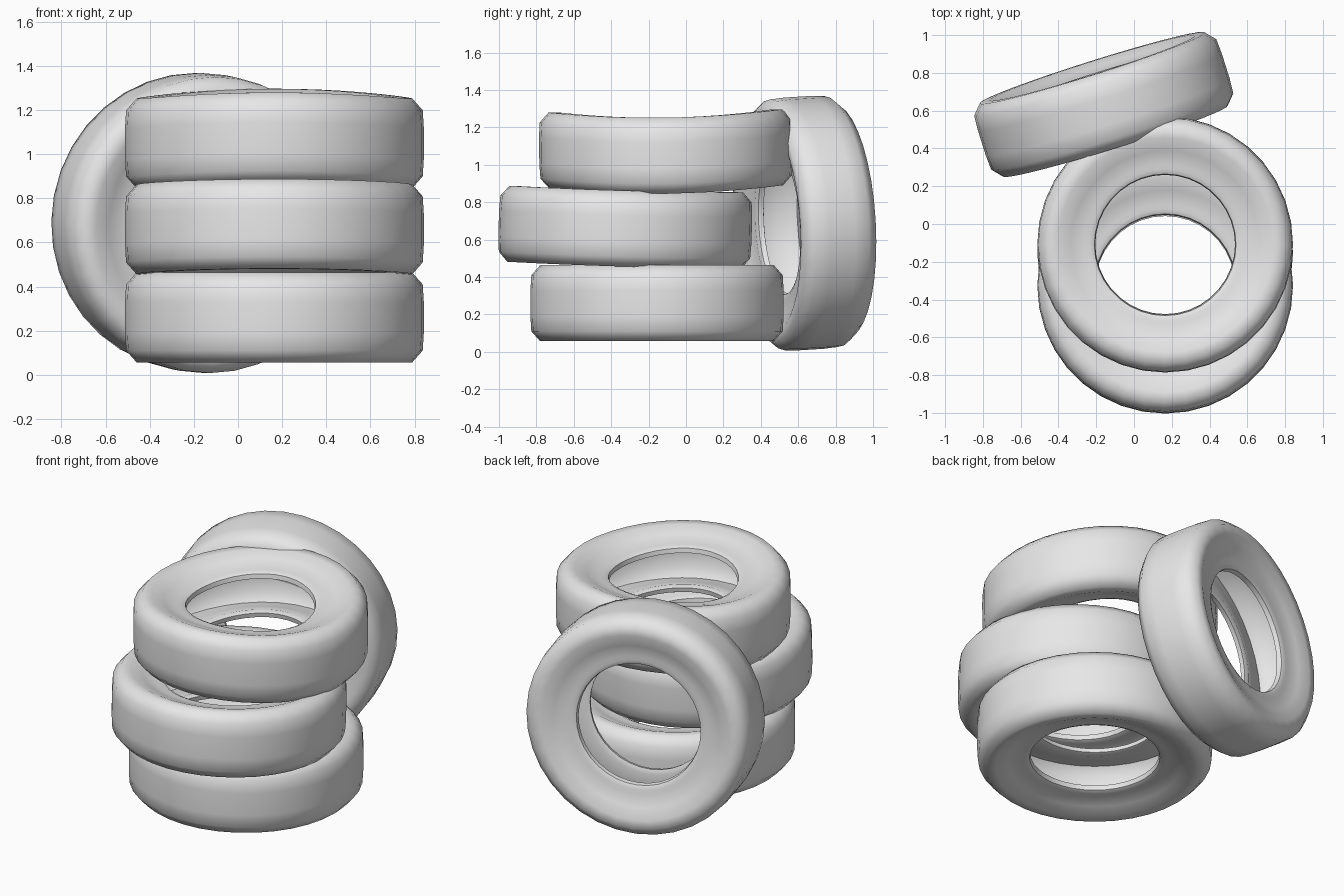
import bpy
import bmesh
from math import radians, cos, atan2, tau
from mathutils import Matrix, Vector

cube = bpy.data.objects.get("Cube")
if cube:
    bpy.data.objects.remove(cube, do_unlink=True)

# Single rubber colour
rubber = bpy.data.materials.new("grey_rubber")
rubber.use_nodes = True
colour = (0.8, 0.8, 0.8, 1)
rubber.diffuse_color = colour
rubber.node_tree.nodes["Principled BSDF"].inputs["Base Color"].default_value = colour

# Half cross-section (radius, height): tread, shoulder, dished sidewall, bead
OUTER = [(0.677, 0.07), (0.672, 0.15), (0.625, 0.203), (0.57, 0.203),
         (0.50, 0.175), (0.425, 0.147), (0.40, 0.15), (0.375, 0.138)]
# Hollow inside, from the bead back out to the tread
INNER = [(0.37, 0.11), (0.40, 0.10), (0.50, 0.13), (0.60, 0.15), (0.64, 0.10)]
SEGMENTS = 36


def make_tyre(name, location, rotation=None, sag=0.0):
    half = OUTER + INNER
    section = half + [(r, -h) for r, h in reversed(half)]
    bm = bmesh.new()
    verts = [bm.verts.new((r, 0, h)) for r, h in section]
    edges = [bm.edges.new((v, verts[i - 1])) for i, v in enumerate(verts)]
    bmesh.ops.spin(bm, geom=verts + edges, cent=(0, 0, 0), axis=(0, 0, 1),
                   angle=tau, steps=SEGMENTS, use_merge=True)
    bmesh.ops.remove_doubles(bm, verts=bm.verts, dist=0.0005)
    bmesh.ops.recalc_face_normals(bm, faces=bm.faces)
    # Soft rubber sags at the sides and lifts front and back
    for v in bm.verts:
        v.co.z -= sag * cos(2 * atan2(v.co.y, v.co.x))
    mesh = bpy.data.meshes.new(name)
    bm.to_mesh(mesh)
    bm.free()
    mesh.materials.append(rubber)
    obj = bpy.data.objects.new(name, mesh)
    bpy.context.collection.objects.link(obj)
    obj.matrix_world = Matrix.Translation(location) @ (rotation or Matrix())
    bpy.ops.object.select_all(action="DESELECT")
    obj.select_set(True)
    bpy.context.view_layer.objects.active = obj
    bpy.ops.object.shade_smooth_by_angle(angle=radians(50))
    return obj


# Stack of three tyres
make_tyre("bottom_tyre", (0.165, -0.155, 0.26))
make_tyre("middle_tyre", (0.165, -0.325, 0.663),
          Matrix.Rotation(radians(-1.6), 4, "X"), 0.004)
make_tyre("top_tyre", (0.165, -0.108, 1.067),
          Matrix.Rotation(radians(0.8), 4, "X"), 0.018)

# Tyre leaning against the back of the stack
lean = Matrix.Rotation(radians(17.5), 4, "Z") @ Matrix.Rotation(radians(-86.6), 4, "X")
make_tyre("leaning_tyre", Vector((-0.16, 0.633, 0.688)), lean)
